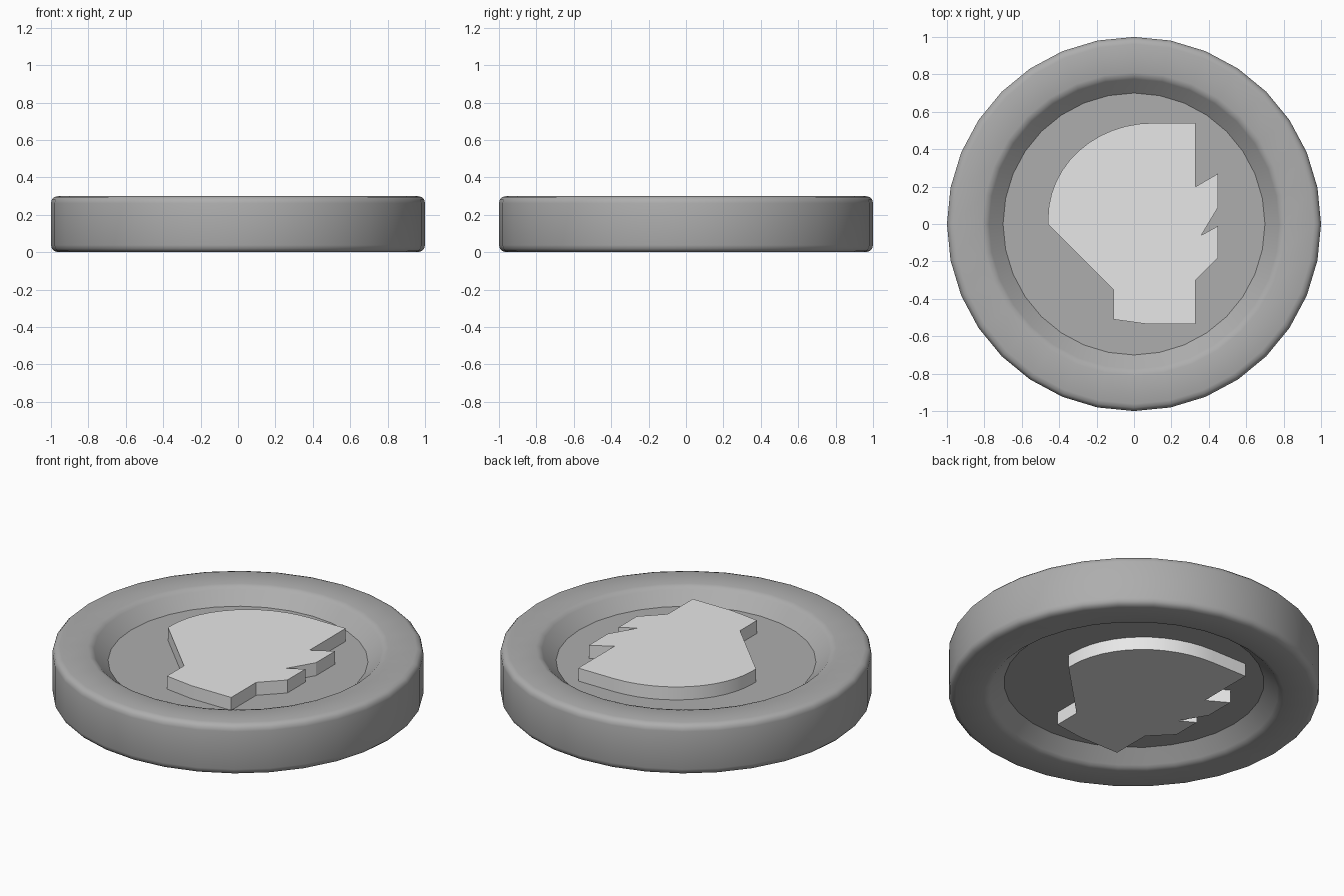
import bpy, bmesh, math

SIDES = 32
MID = 0.15  # height of the disc's middle plane

cube = bpy.data.objects.get("Cube")
if cube:
    bpy.data.objects.remove(cube, do_unlink=True)


def material(name, value):
    mat = bpy.data.materials.new(name)
    mat.use_nodes = True
    colour = (value, value, value, 1)
    mat.diffuse_color = colour
    bsdf = next(n for n in mat.node_tree.nodes if n.type == 'BSDF_PRINCIPLED')
    bsdf.inputs["Base Color"].default_value = colour
    return mat


def finish(bm, name, mat, angle):
    bmesh.ops.recalc_face_normals(bm, faces=bm.faces)
    mesh = bpy.data.meshes.new(name)
    bm.to_mesh(mesh)
    bm.free()
    mesh.materials.append(mat)
    obj = bpy.data.objects.new(name, mesh)
    bpy.context.collection.objects.link(obj)
    bpy.ops.object.select_all(action='DESELECT')
    obj.select_set(True)
    bpy.context.view_layer.objects.active = obj
    bpy.ops.object.shade_smooth_by_angle(angle=math.radians(angle))
    return obj


grey = material("mid grey", 0.42)
pale = material("pale grey", 0.8)

# Disc: lathed profile (radius, height above the middle), recessed on both faces
half = [(0.70, 0.065), (0.775, 0.132), (0.787, 0.143), (0.81, 0.15),
        (0.962, 0.15), (0.982, 0.144), (0.995, 0.131), (1.0, 0.112)]
profile = half + [(r, -h) for r, h in reversed(half)]
bm = bmesh.new()
rings = []
for r, h in profile:
    ring = []
    for i in range(SIDES):
        a = math.tau * i / SIDES
        ring.append(bm.verts.new((r * math.cos(a), r * math.sin(a), MID + h)))
    rings.append(ring)
for low, high in zip(rings, rings[1:]):
    for i in range(SIDES):
        j = (i + 1) % SIDES
        bm.faces.new((low[i], low[j], high[j], high[i]))
# Recess floors
bm.faces.new(rings[0])
bm.faces.new(rings[-1])
finish(bm, "coin_disc", grey, 35)

# Emblem outline: notched right side, short neck, rounded back
outline = [(0.33, 0.54), (0.33, 0.20), (0.45, 0.27), (0.45, 0.09),
           (0.36, -0.06), (0.45, -0.01), (0.45, -0.18), (0.33, -0.30),
           (0.33, -0.535), (0.07, -0.535), (-0.11, -0.51), (-0.11, -0.35),
           (-0.46, 0.0)]
for k in range(13):
    a = math.pi - k * math.pi / 24
    outline.append((0.10 + 0.56 * math.cos(a), 0.03 + 0.51 * math.sin(a)))


# Raised emblem plates: the lower one is the upper one turned over about y
def emblem(name, side):
    bm = bmesh.new()
    base = bm.faces.new([bm.verts.new((side * x, y, MID + side * 0.06)) for x, y in outline])
    top = bmesh.ops.extrude_face_region(bm, geom=[base], use_keep_orig=True)
    verts = [v for v in top["geom"] if isinstance(v, bmesh.types.BMVert)]
    bmesh.ops.translate(bm, verts=verts, vec=(0, 0, side * 0.082))
    finish(bm, name, pale, 25)


emblem("upper_emblem", 1)
emblem("lower_emblem", -1)
